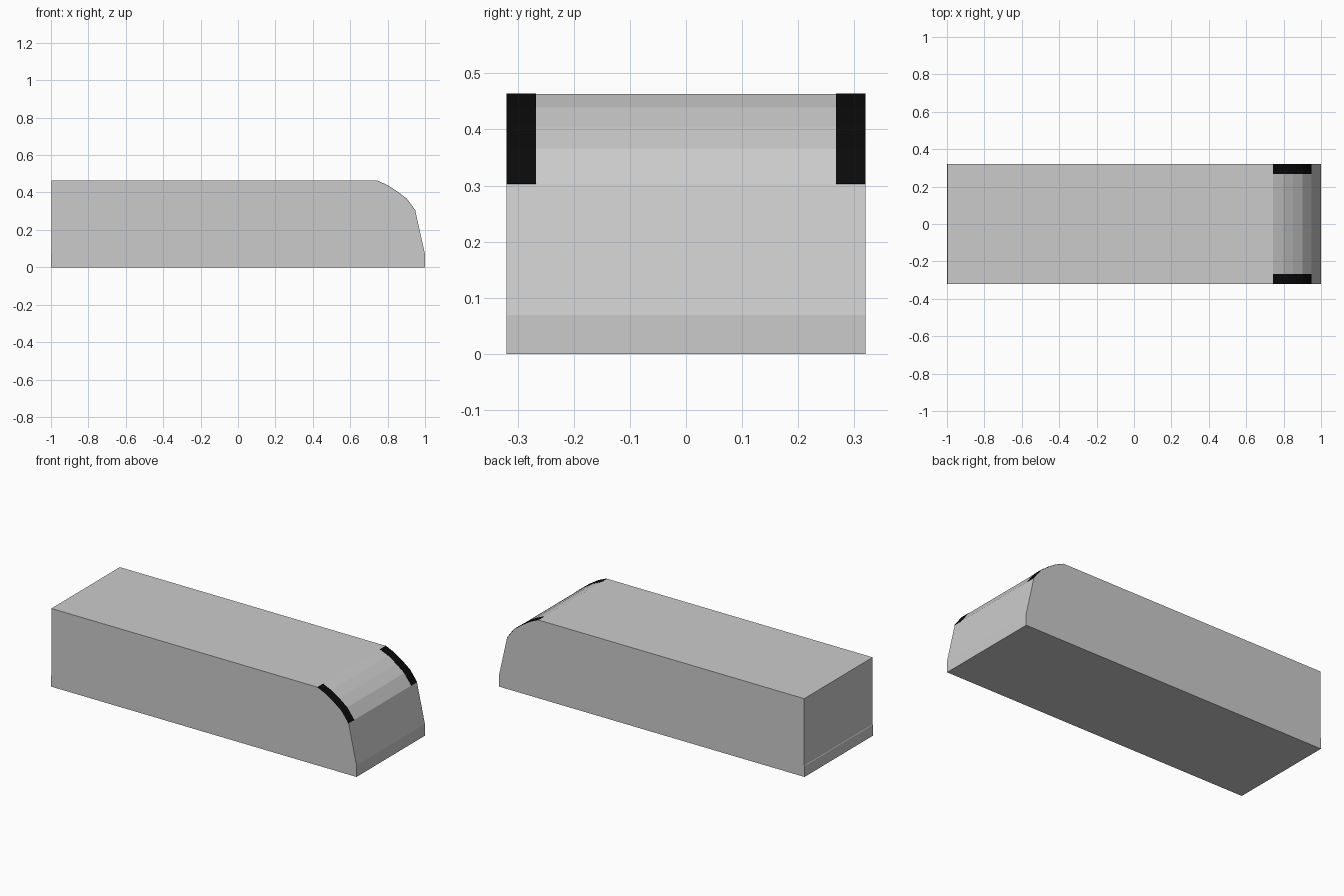
import bpy

if "Cube" in bpy.data.objects:
    bpy.data.objects.remove(bpy.data.objects["Cube"])

W = 0.32          # half width of the body
TRIM = 0.053      # width of each dark edge strip


def extrude_profile(name, pts, y0, y1):
    """Solid made from a side (x, z) outline stretched from y0 to y1."""
    n = len(pts)
    verts = [(x, y0, z) for x, z in pts] + [(x, y1, z) for x, z in pts]
    faces = [tuple(range(n)), tuple(reversed(range(n, 2 * n)))]
    faces += [(i, i + n, (i + 1) % n + n, (i + 1) % n) for i in range(n)]
    mesh = bpy.data.meshes.new(name)
    mesh.from_pydata(verts, [], faces)
    mesh.update()
    ob = bpy.data.objects.new(name, mesh)
    bpy.context.collection.objects.link(ob)
    return ob


# Faceted nose curve, from the slanted front up to the flat top
nose = [(0.948, 0.303), (0.902, 0.365), (0.85, 0.405), (0.797, 0.439), (0.743, 0.463)]

# Main body with a low upright band at front and back
body_outline = [(-1, 0), (1, 0), (1, 0.069)] + nose + [(-0.998, 0.463), (-0.998, 0.067), (-1, 0.064)]
# outline runs counter-clockwise seen from the front, so faces point outward
extrude_profile("body", body_outline, -W, W)

# Dark strips lying on the nose along both sides
black = bpy.data.materials.new("black")
black.diffuse_color = (0.003, 0.003, 0.003, 1)
black.use_nodes = True
black.node_tree.nodes["Principled BSDF"].inputs["Base Color"].default_value = black.diffuse_color
outer = [(x + 0.001, z + 0.001) for x, z in nose]
inner = [(x - 0.001, z - 0.001) for x, z in reversed(nose)]
for side, y0 in (("left", -W), ("right", W - TRIM)):
    strip = extrude_profile(side + "_nose_strip", outer + inner, y0, y0 + TRIM)
    strip.data.materials.append(black)
